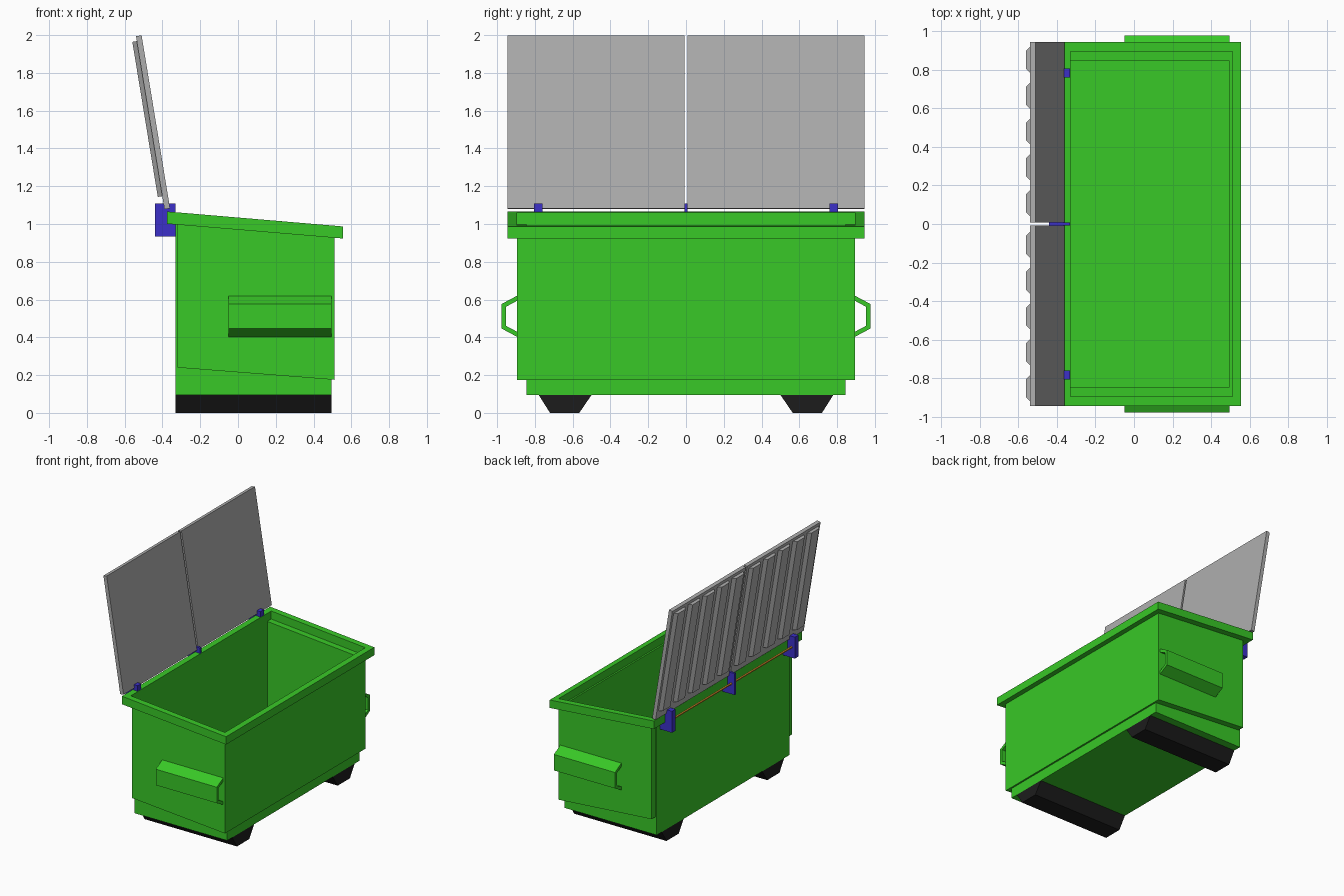
import bpy, bmesh
from mathutils import Vector

if "Cube" in bpy.data.objects:
    bpy.data.objects.remove(bpy.data.objects["Cube"])


def material(name, rgb):
    m = bpy.data.materials.new(name)
    m.diffuse_color = (*rgb, 1)
    m.use_nodes = True
    m.node_tree.nodes["Principled BSDF"].inputs["Base Color"].default_value = m.diffuse_color
    return m


GREEN = material("green_paint", (0.04, 0.58, 0.02))
BLACK = material("black_rubber", (0.012, 0.012, 0.012))
BLUE = material("blue_steel", (0.045, 0.03, 0.58))
ORANGE = material("orange_rod", (0.8, 0.35, 0.03))
LID = material("grey_plastic", (0.42, 0.42, 0.42))


def finish(name, bm, mat):
    bmesh.ops.recalc_face_normals(bm, faces=bm.faces)
    me = bpy.data.meshes.new(name)
    bm.to_mesh(me)
    bm.free()
    me.materials.append(mat)
    ob = bpy.data.objects.new(name, me)
    bpy.context.collection.objects.link(ob)
    return ob


def loft(name, loops, mat, cap_first=True, cap_last=True):
    """Skin a series of closed loops."""
    bm = bmesh.new()
    rings = [[bm.verts.new(p) for p in loop] for loop in loops]
    n = len(rings[0])
    for a, b in zip(rings, rings[1:]):
        for i in range(n):
            j = (i + 1) % n
            bm.faces.new((a[i], a[j], b[j], b[i]))
    if cap_first:
        bm.faces.new(rings[0])
    if cap_last:
        bm.faces.new(rings[-1])
    return finish(name, bm, mat)


def prism_x(name, yz, x0, x1, mat):
    return loft(name, [[(x, y, z) for y, z in yz] for x in (x0, x1)], mat)


def box(name, x0, x1, y0, y1, z0, z1, mat):
    return prism_x(name, [(y0, z0), (y1, z0), (y1, z1), (y0, z1)], x0, x1, mat)


# Sloping heights of the rim and of the side panel's lower edge
def z_top(x): return 1.066 - 0.0848 * (x + 0.375)
def z_bot(x): return 1.001 - 0.0835 * (x + 0.375)
def z_low(x): return 0.24 - 0.078 * (x + 0.32)


def rect(x0, x1, y, zf):
    return [(px, py, zf(px)) for px, py in ((x0, -y), (x1, -y), (x1, y), (x0, y))]


# Sheet-metal tub with inner ledge
loft("tub", [rect(-0.33, 0.495, 0.845, lambda x: 0.095),
             rect(-0.33, 0.495, 0.845, z_bot),
             rect(-0.33, 0.51, 0.895, z_bot)], GREEN, cap_last=False)

# Sloping rim frame
inner, outer = (-0.33, 0.51, 0.895), (-0.375, 0.555, 0.945)
loft("rim", [rect(*inner, z_bot), rect(*inner, z_top), rect(*outer, z_top),
             rect(*outer, z_bot), rect(*inner, z_bot)], GREEN, False, False)

# Outer panel wrapping the sides and front
plan = [(-0.32, 0.845), (-0.32, 0.895), (0.51, 0.895), (0.51, -0.895),
        (-0.32, -0.895), (-0.32, -0.845), (0.495, -0.845), (0.495, 0.845)]
bm = bmesh.new()
low = [bm.verts.new((x, y, z_low(x))) for x, y in plan]
high = [bm.verts.new((x, y, z_bot(x))) for x, y in plan]
for i in range(5):
    bm.faces.new((low[i], low[i + 1], high[i + 1], high[i]))
bm.faces.new(low)
finish("outer_panel", bm, GREEN)

# Fork pockets and skids on both sides
pocket = [(0.895, 0.62), (0.977, 0.576), (0.977, 0.447), (0.895, 0.403),
          (0.895, 0.43), (0.953, 0.461), (0.953, 0.562), (0.895, 0.593)]
skid = [(0.50, 0.095), (0.565, 0), (0.72, 0), (0.78, 0.095)]
for side, s in (("left", -1), ("right", 1)):
    prism_x("fork_pocket_" + side, [(s * y, z) for y, z in pocket], -0.05, 0.495, GREEN)
    prism_x("skid_" + side, [(s * y, z) for y, z in skid], -0.33, 0.495, BLACK)

# Open lids: u runs up the lid, w runs out of its back face
base = Vector((-0.36, 0, 1.083))
up = Vector((-0.162, 0, 0.987)).normalized()
back = Vector((-up.z, 0, up.x))


def lid_prism(name, yw, u0, u1):
    return loft(name, [[base + up * u + back * w + Vector((0, y, 0)) for y, w in yw]
                       for u in (u0, u1)], LID)


for side, s in (("left", -1), ("right", 1)):
    lid_prism("lid_" + side, [(s * 0.008, 0), (s * 0.945, 0),
                              (s * 0.945, 0.03), (s * 0.008, 0.03)], 0, 0.928)
    for k in range(5):
        c = s * (0.108 + 0.186 * k)
        lid_prism(f"lid_rib_{side}_{k + 1}", [(c - 0.072, 0.029), (c - 0.047, 0.054),
                                              (c + 0.047, 0.054), (c + 0.072, 0.029)], 0.07, 0.902)

# Hinge brackets
for name, y, w in (("left", -0.783, 0.023), ("middle", 0, 0.009), ("right", 0.783, 0.023)):
    box("hinge_bracket_" + name, -0.44, -0.332, y - w, y + w, 0.935, 1.108, BLUE)

# Hinge rod
bpy.ops.mesh.primitive_cylinder_add(vertices=12, radius=0.008, depth=1.57,
                                    location=(-0.41, 0, 1.02), rotation=(1.5707963, 0, 0))
rod = bpy.context.object
rod.name = "hinge_rod"
rod.data.materials.append(ORANGE)
bpy.ops.object.shade_smooth_by_angle()
